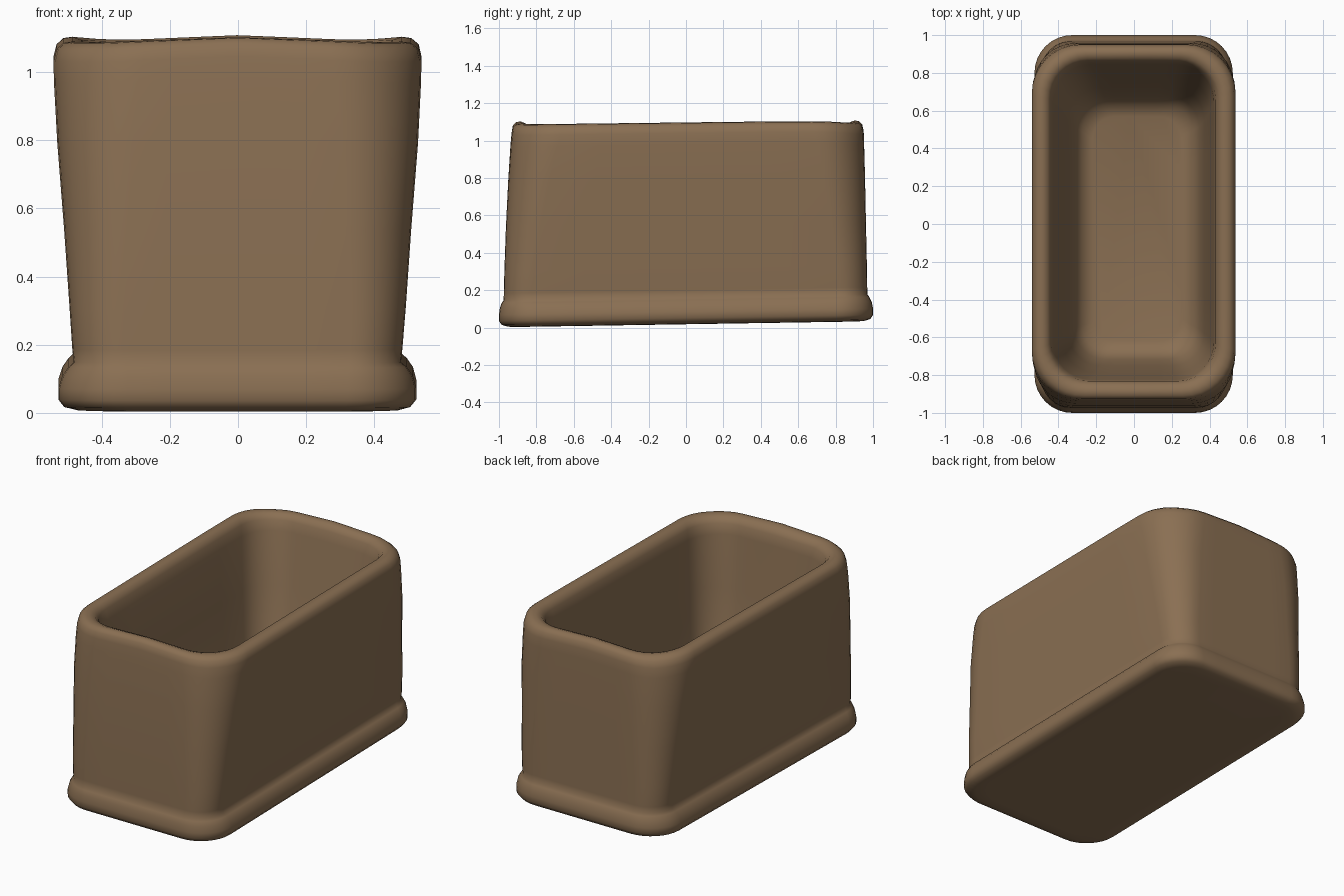
import bpy, bmesh, math
from mathutils import Vector

cube = bpy.data.objects.get("Cube")
if cube:
    bpy.data.objects.remove(cube, do_unlink=True)

brown = bpy.data.materials.new("clay brown")
brown.use_nodes = True
color = (0.255, 0.16, 0.086, 1)
brown.diffuse_color = color
bsdf = brown.node_tree.nodes["Principled BSDF"]
bsdf.inputs["Base Color"].default_value = color
bsdf.inputs["Roughness"].default_value = 0.8


def outline(x0, x1, y0, y1, radius, steps=8, spans=6):
    """Rounded rectangle with subdivided straight sides."""
    corners = [(x1, y1), (x0, y1), (x0, y0), (x1, y0)]
    arcs = []
    for quarter, (x, y) in enumerate(corners):
        center = Vector((x - math.copysign(radius, x), y - math.copysign(radius, y)))
        angles = [(quarter + i / steps) * math.pi / 2 for i in range(steps + 1)]
        arcs.append([center + radius * Vector((math.cos(a), math.sin(a))) for a in angles])
    points = []
    for i, arc in enumerate(arcs):
        following = arcs[(i + 1) % 4][0]
        points += arc
        points += [arc[-1].lerp(following, s / spans) for s in range(1, spans)]
    return points


def height_shift(x, y, z):
    """Tilted base; rim rising to the back, both ends arched in the middle."""
    tilt = 0.016 * y
    if z < 0.6:
        return tilt
    end = min(1, (y / 0.9) ** 8)
    arch = max(0, 1 - abs(x) / 0.42) - (1 if y > 0 else 0)
    return tilt * 0.75 + (z - 0.6) * 0.036 * end * arch


def loft(name, rings):
    """Skin rounded rectangles, given as x0, x1, y0, y1, radius, z."""
    bm = bmesh.new()
    loops = []
    for *size, z in rings:
        loops.append([bm.verts.new((x, y, z + height_shift(x, y, z)))
                      for x, y in outline(*size)])
    for low, high in zip(loops, loops[1:]):
        n = len(low)
        for i in range(n):
            j = (i + 1) % n
            bm.faces.new((low[i], low[j], high[j], high[i]))
    bm.faces.new(loops[0][::-1])
    bm.faces.new(loops[-1])
    mesh = bpy.data.meshes.new(name)
    bm.to_mesh(mesh)
    bm.free()
    mesh.materials.append(brown)
    obj = bpy.data.objects.new(name, mesh)
    bpy.context.collection.objects.link(obj)
    bpy.ops.object.select_all(action='DESELECT')
    obj.select_set(True)
    bpy.context.view_layer.objects.active = obj
    bpy.ops.object.shade_smooth_by_angle(angle=math.radians(60))


# Rounded foot band
foot = [
    (-0.42, 0.42, -0.90, 0.90, 0.16, 0.018),
    (-0.47, 0.47, -0.95, 0.95, 0.18, 0.020),
    (-0.51, 0.505, -0.985, 0.985, 0.19, 0.030),
    (-0.527, 0.523, -1.0, 1.0, 0.20, 0.052),
    (-0.527, 0.523, -1.0, 1.0, 0.20, 0.085),
    (-0.515, 0.513, -0.995, 0.993, 0.19, 0.122),
    (-0.497, 0.495, -0.985, 0.980, 0.17, 0.148),
]

# Flared outer walls, with corners opening toward the rim
walls = [
    (-0.482, 0.478, -0.975, 0.970, 0.15, 0.162),
    (-0.486, 0.482, -0.974, 0.969, 0.15, 0.20),
    (-0.494, 0.492, -0.971, 0.967, 0.16, 0.32),
    (-0.51, 0.508, -0.963, 0.962, 0.19, 0.55),
    (-0.53, 0.528, -0.950, 0.957, 0.22, 0.80),
    (-0.54, 0.537, -0.938, 0.952, 0.25, 0.98),
]

# Rolled rim
rim = [
    (-0.541, 0.538, -0.932, 0.950, 0.26, 1.04),
    (-0.532, 0.530, -0.926, 0.942, 0.26, 1.075),
    (-0.512, 0.508, -0.908, 0.924, 0.25, 1.093),
    (-0.485, 0.480, -0.882, 0.902, 0.23, 1.097),
    (-0.458, 0.452, -0.852, 0.876, 0.21, 1.088),
    (-0.440, 0.432, -0.832, 0.858, 0.20, 1.06),
]

# Tapered hollow inside, curving into the floor
hollow = [
    (-0.428, 0.423, -0.824, 0.845, 0.20, 1.00),
    (-0.385, 0.402, -0.790, 0.785, 0.19, 0.70),
    (-0.345, 0.372, -0.750, 0.720, 0.17, 0.40),
    (-0.315, 0.345, -0.715, 0.675, 0.16, 0.25),
    (-0.275, 0.305, -0.675, 0.630, 0.14, 0.175),
    (-0.22, 0.25, -0.620, 0.570, 0.12, 0.155),
]
loft("trough", foot + walls + rim + hollow)
